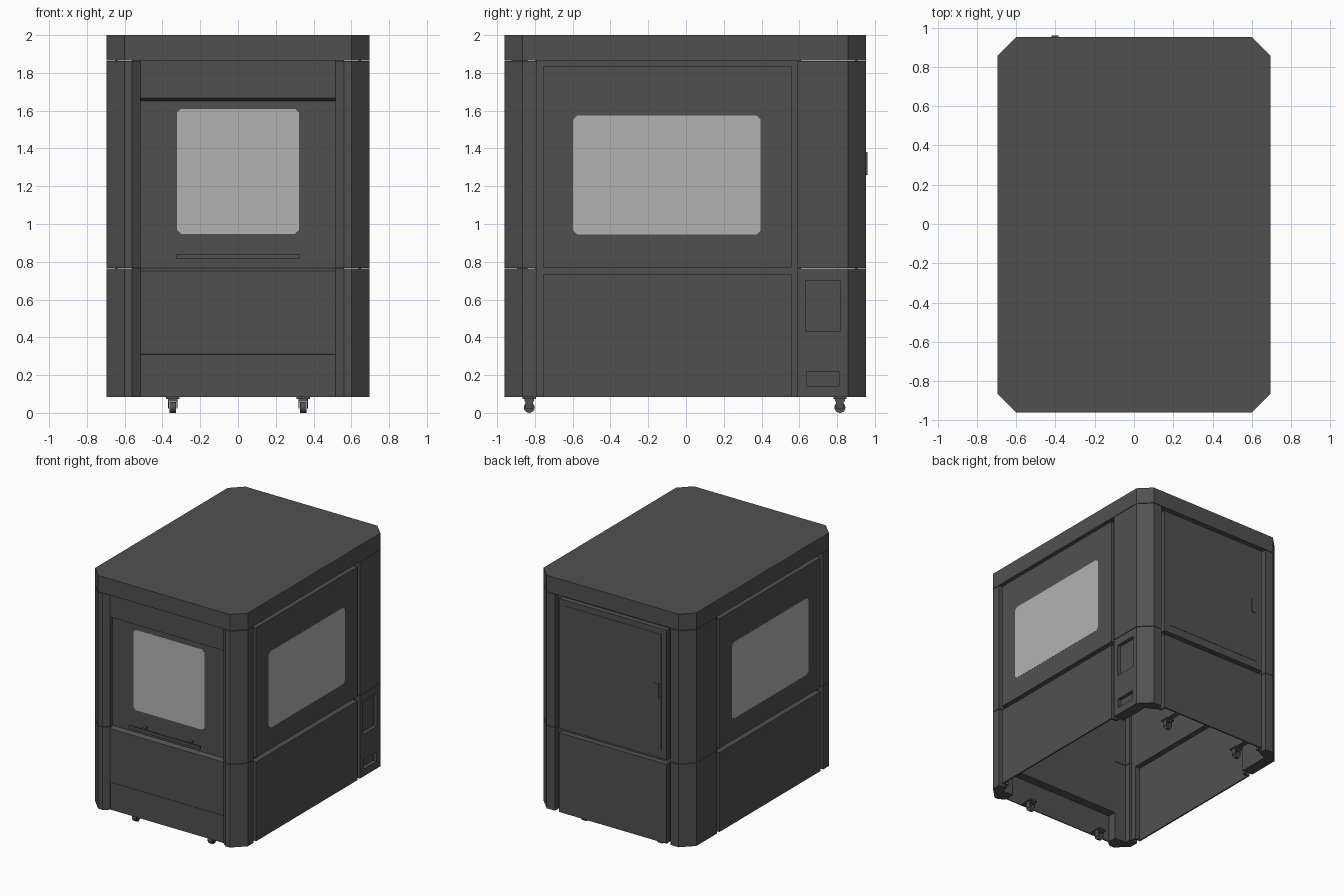
import bpy
import bmesh
import math
from mathutils import Matrix

if "Cube" in bpy.data.objects:
    bpy.data.objects.remove(bpy.data.objects["Cube"], do_unlink=True)


def make_material(name, grey):
    mat = bpy.data.materials.new(name)
    mat.use_nodes = True
    colour = (grey, grey, grey, 1)
    mat.diffuse_color = colour
    mat.node_tree.nodes["Principled BSDF"].inputs["Base Color"].default_value = colour
    return mat


CHARCOAL = make_material("charcoal", 0.081)
GLASS = make_material("grey_glass", 0.45)

W, FRONT, BACK = 0.695, -0.96, 0.953    # half width, front and back faces
BASE, SEAM, EAVE, TOP = 0.083, 0.766, 1.864, 2.0
GAP = 0.002                 # half of the open joint
INSET = 0.045               # depth of the recessed frames
SHEET = 0.012               # frame thickness
LOWER_TOP, DOOR_LOW, DOOR_HIGH = 0.735, 0.77, 1.837


def finish(name, bm, mat=CHARCOAL):
    bmesh.ops.recalc_face_normals(bm, faces=bm.faces)
    mesh = bpy.data.meshes.new(name)
    bm.to_mesh(mesh)
    bm.free()
    mesh.materials.append(mat)
    obj = bpy.data.objects.new(name, mesh)
    bpy.context.collection.objects.link(obj)
    return obj


def prism(name, outline, low, high, axis="z", mat=CHARCOAL):
    """Extrude an outline along an axis: z takes (x, y), x takes (y, z), y takes (x, z)."""
    place = {"z": lambda a, b, c: (a, b, c),
             "x": lambda a, b, c: (c, a, b),
             "y": lambda a, b, c: (a, c, b)}[axis]
    bm = bmesh.new()
    ends = [[bm.verts.new(place(a, b, c)) for a, b in outline] for c in (low, high)]
    n = len(outline)
    bm.faces.new(ends[0])
    bm.faces.new(ends[1])
    for i in range(n):
        j = (i + 1) % n
        bm.faces.new((ends[0][i], ends[0][j], ends[1][j], ends[1][i]))
    return finish(name, bm, mat)


def box(name, x0, x1, y0, y1, z0, z1):
    return prism(name, [(x0, y0), (x1, y0), (x1, y1), (x0, y1)], z0, z1)


def clipped(a0, a1, b0, b1, c):
    """Rectangle outline with clipped corners."""
    return [(a0 + c, b0), (a1 - c, b0), (a1, b0 + c), (a1, b1 - c),
            (a1 - c, b1), (a0 + c, b1), (a0, b1 - c), (a0, b0 + c)]


def cylinder(name, x, y, z, radius, width):
    bm = bmesh.new()
    bmesh.ops.create_cone(bm, cap_ends=True, segments=20, radius1=radius,
                          radius2=radius, depth=width,
                          matrix=Matrix.Translation((x, y, z)) @ Matrix.Rotation(math.pi / 2, 4, "Y"))
    obj = finish(name, bm)
    bpy.context.view_layer.objects.active = obj
    obj.select_set(True)
    bpy.ops.object.shade_smooth_by_angle()
    obj.select_set(False)


def cut(target, cutter):
    cutter.hide_render = True
    mod = target.modifiers.new("recess", "BOOLEAN")
    mod.operation = "DIFFERENCE"
    mod.solver = "EXACT"
    mod.object = cutter
    bpy.context.view_layer.objects.active = target
    bpy.ops.object.modifier_apply(modifier=mod.name)
    bpy.data.objects.remove(cutter, do_unlink=True)


# Roof with clipped corners
prism("roof", clipped(-W, W, FRONT, BACK, 0.095), EAVE + GAP, TOP)

# Corner posts, split by the open joint
front_post = [(0.515, -0.925), (0.56, FRONT), (0.6, FRONT), (W, -0.865), (W, -0.79),
              (0.62, -0.79), (0.62, -0.84), (0.515, -0.84)]
rear_post = [(W, 0.59), (W, 0.858), (0.6, BACK), (0.525, BACK), (0.525, 0.88),
             (0.6, 0.85), (0.6, 0.59)]
levels = [("lower", BASE, SEAM - GAP), ("upper", SEAM + GAP, EAVE - GAP)]
for side, s in (("left", 1), ("right", -1)):
    for end, outline in (("front", front_post), ("rear", rear_post)):
        for level, z0, z1 in levels:
            post = prism(f"{end}_{side}_{level}_post", [(s * x, y) for x, y in outline], z0, z1)
            if (end, side, level) == ("rear", "left", "lower"):
                # Sunken service panels on one side only
                cut(post, box("socket_cutter", W - 0.03, W + 0.1, 0.633, 0.815, 0.43, 0.70))
                cut(post, box("switch_cutter", W - 0.03, W + 0.1, 0.637, 0.81, 0.143, 0.22))

    # Side frame: panel above, strips beside the hollow lower door
    def span(a, b):
        return sorted((s * a, s * b))
    frame = span(W - INSET - SHEET, W - INSET)
    box(f"{side}_frame", *frame, -0.80, 0.61, LOWER_TOP - SHEET, EAVE + GAP)
    box(f"{side}_frame_front_strip", *frame, -0.80, -0.745, BASE, LOWER_TOP - SHEET)
    box(f"{side}_frame_rear_strip", *frame, 0.546, 0.61, BASE, LOWER_TOP - SHEET)

    # Side doors and window
    door = span(W - INSET, W)
    lower = box(f"{side}_lower_door", *door, -0.757, 0.558, BASE, LOWER_TOP)
    cut(lower, box("hollow_cutter", *span(W - 0.1, W - SHEET), -0.745, 0.546,
                   BASE - 0.1, LOWER_TOP - SHEET))
    box(f"{side}_upper_door", *door, -0.757, 0.558, DOOR_LOW, DOOR_HIGH)
    prism(f"{side}_window", clipped(-0.597, 0.395, 0.945, 1.575, 0.021),
          *span(W - 0.002, W + 0.001), axis="x", mat=GLASS)

# Front wall: thin kick panel, lower panel, sunken door and header in one profile
face, sunk, inner = -0.925, -0.895, -0.84
front_profile = [(face + SHEET, BASE), (face + 0.003, BASE), (face + 0.003, 0.308),
                 (face, 0.311), (face, 0.75), (sunk, SEAM), (sunk, 1.65), (face, 1.667),
                 (face, EAVE + GAP), (inner, EAVE + GAP), (inner, 0.311),
                 (face + SHEET, 0.311)]
prism("front_wall", front_profile, -0.515, 0.515, axis="x")
prism("front_window", clipped(-0.322, 0.322, 0.948, 1.61, 0.02),
      sunk - 0.002, sunk + 0.002, axis="y", mat=GLASS)

# Front door handle on two standoffs
box("front_handle", -0.325, 0.325, FRONT, FRONT + 0.015, 0.816, 0.841)
for name, x in (("left", 0.21), ("right", -0.21)):
    box(f"{name}_handle_standoff", x - 0.012, x + 0.012, FRONT + 0.015, sunk, 0.822, 0.836)

# Back frame: panel above, strips beside the hollow lower door
frame = (BACK - INSET - SHEET, BACK - INSET)
box("back_frame", -0.56, 0.56, *frame, LOWER_TOP - SHEET, EAVE + GAP)
for name, s in (("left", 1), ("right", -1)):
    box(f"back_frame_{name}_strip", *sorted((s * 0.478, s * 0.56)), *frame,
        BASE, LOWER_TOP - SHEET)

# Back doors and latch
lower = box("back_lower_door", -0.49, 0.49, BACK - INSET, BACK, BASE, LOWER_TOP)
cut(lower, box("hollow_cutter", -0.478, 0.478, BACK - 0.1, BACK - SHEET,
               BASE - 0.1, LOWER_TOP - SHEET))
box("back_upper_door", -0.49, 0.49, BACK - INSET, BACK - 0.003, DOOR_LOW, DOOR_HIGH)
box("back_door_plate", -0.44, 0.44, BACK - 0.004, BACK, 0.835, 1.79)
box("back_latch", -0.42, -0.385, BACK - 0.002, BACK + 0.007, 1.26, 1.38)

# Casters
for end, y, m0, m1 in (("front", -0.83, -0.914, -0.795), ("rear", 0.815, 0.78, BACK - SHEET)):
    for side, x in (("left", 0.345), ("right", -0.345)):
        tag = f"{end}_{side}_caster"
        box(tag + "_mount", x - 0.02, x + 0.02, m0, m1, 0.083, 0.09)
        box(tag + "_plate", x - 0.035, x + 0.035, y - 0.035, y + 0.035, 0.074, 0.084)
        box(tag + "_swivel", x - 0.026, x + 0.026, y - 0.026, y + 0.026, 0.06, 0.074)
        for k in (-1, 1):
            c = x + k * 0.0225
            box(tag + "_fork", c - 0.0035, c + 0.0035, y - 0.02, y + 0.02, 0.022, 0.061)
        cylinder(tag + "_wheel", x, y, 0.029, 0.029, 0.034)
